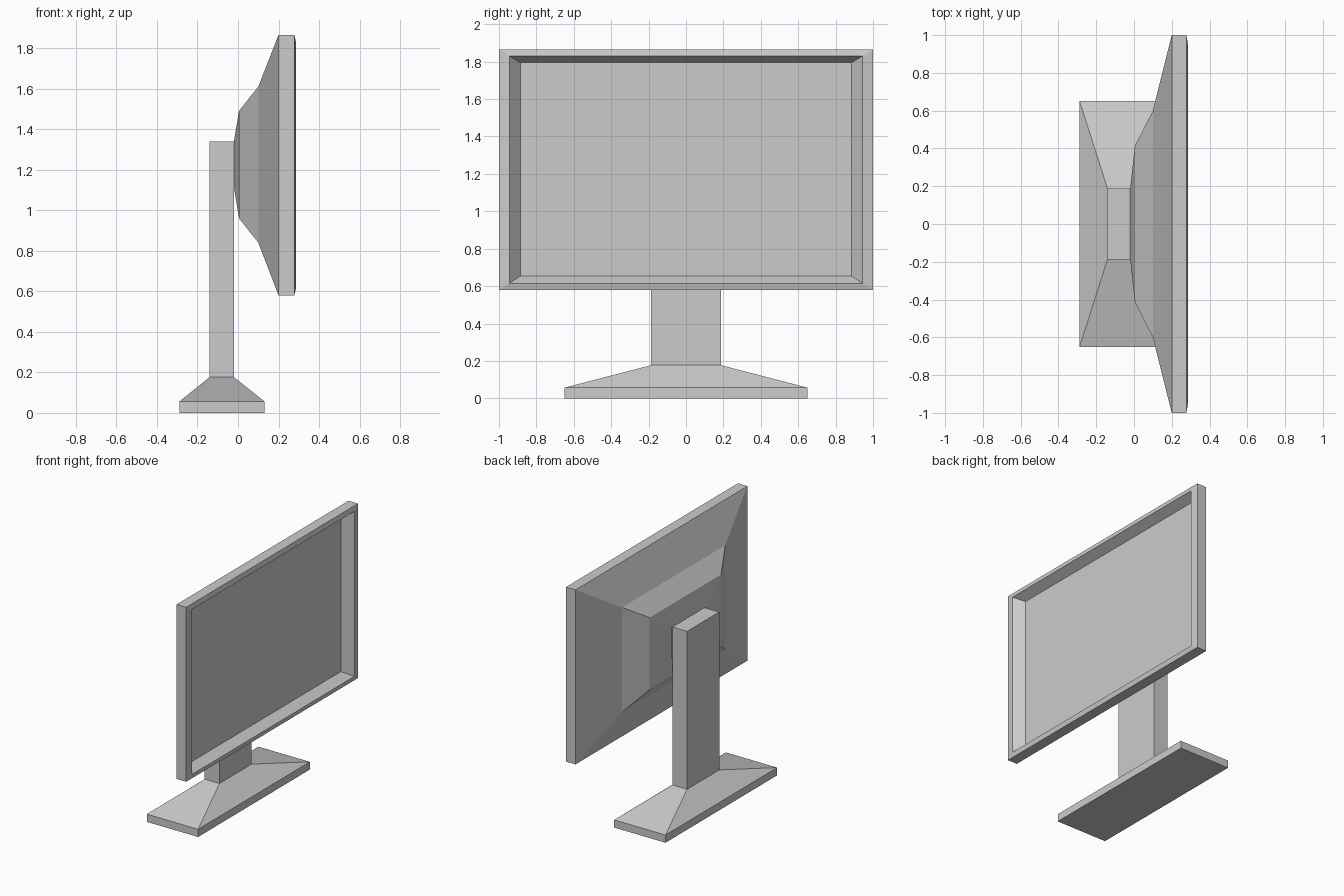
import bpy
import bmesh

cube = bpy.data.objects.get("Cube")
if cube:
    bpy.data.objects.remove(cube, do_unlink=True)

grey = bpy.data.materials.new("plain grey")
grey.use_nodes = True
colour = (0.6, 0.6, 0.6, 1)
grey.diffuse_color = colour
grey.node_tree.nodes["Principled BSDF"].inputs["Base Color"].default_value = colour


def loft(name, rings, cap_start=True, cap_end=True):
    """Join a chain of four-cornered rings into one flat-faced shell."""
    bm = bmesh.new()
    loops = [[bm.verts.new(p) for p in ring] for ring in rings]
    for a, b in zip(loops, loops[1:]):
        for i in range(4):
            j = (i + 1) % 4
            bm.faces.new((a[i], a[j], b[j], b[i]))
    if cap_start:
        bm.faces.new(loops[0][::-1])
    if cap_end:
        bm.faces.new(loops[-1])
    mesh = bpy.data.meshes.new(name)
    bm.to_mesh(mesh)
    bm.free()
    mesh.materials.append(grey)
    obj = bpy.data.objects.new(name, mesh)
    bpy.context.collection.objects.link(obj)
    return obj


def upright(x, half, low, high):
    """Rectangle across the screen, at depth x."""
    return [(x, -half, low), (x, half, low), (x, half, high), (x, -half, high)]


def level(z, back, front, half):
    """Horizontal rectangle at height z."""
    return [(back, -half, z), (front, -half, z), (front, half, z), (back, half, z)]


# Screen housing: stepped back, outer rim, sloped bezel and recessed panel
loft("screen", [
    upright(-0.02, 0.19, 1.11, 1.34),
    upright(0.005, 0.415, 0.96, 1.49),
    upright(0.1, 0.6, 0.84, 1.61),
    upright(0.2, 1.0, 0.58, 1.865),
    upright(0.278, 1.0, 0.58, 1.865),
    upright(0.286, 0.945, 0.615, 1.83),
    upright(0.218, 0.885, 0.655, 1.795),
], cap_start=False)

# Stand: foot slab, sloped top and upright post
post = (-0.14, -0.02, 0.187)
foot = (-0.288, 0.13, 0.65)
loft("stand", [
    level(0, *foot),
    level(0.057, *foot),
    level(0.177, *post),
    level(1.34, *post),
])
